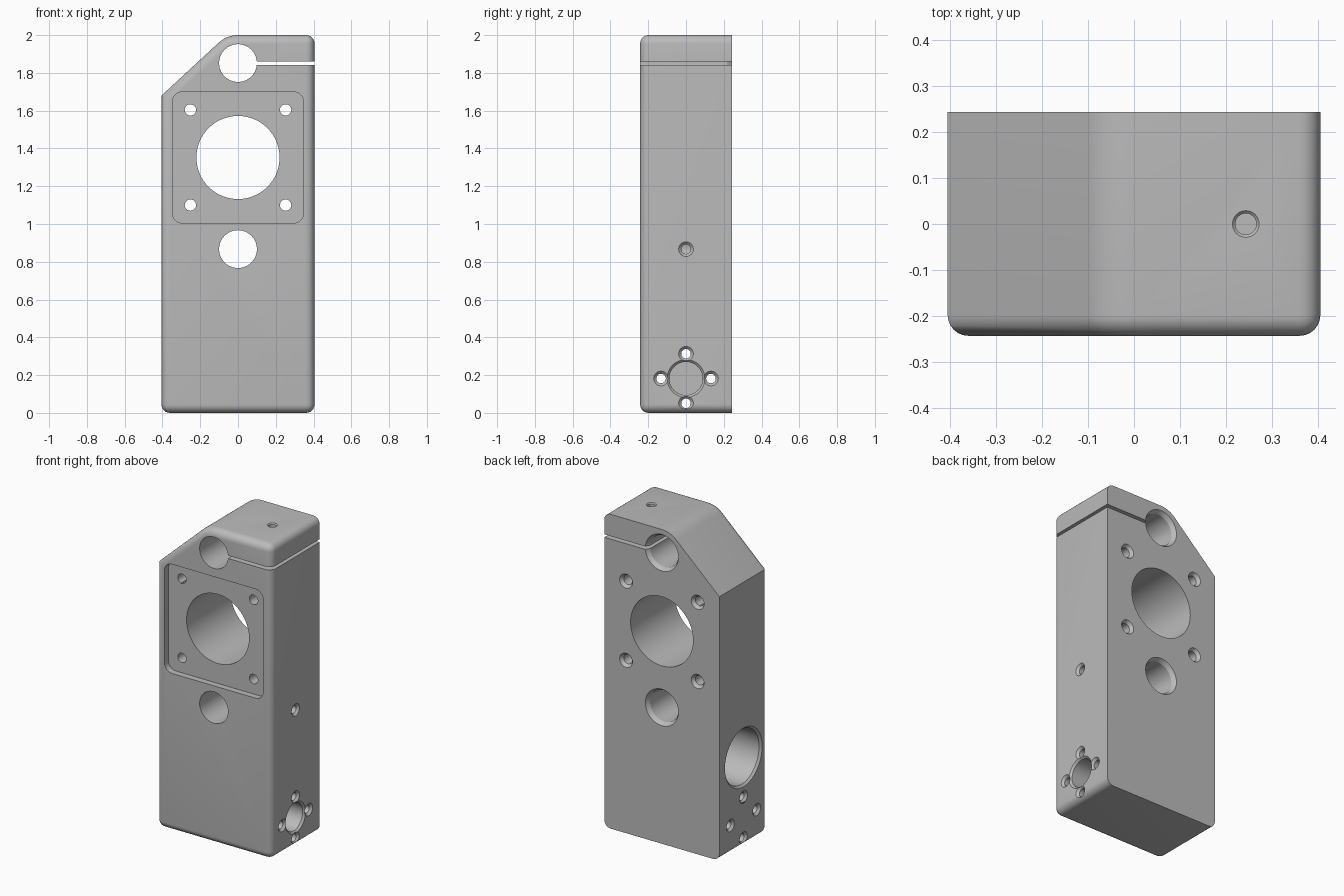
import bpy, bmesh, math
from mathutils import Vector, Matrix

cube = bpy.data.objects.get("Cube")
if cube:
    bpy.data.objects.remove(cube, do_unlink=True)

W, D, H = 0.405, 0.243, 2.0     # half width, half depth, height
ROUND = 0.045

grey = bpy.data.materials.new("machined grey")
grey.use_nodes = True
colour = (0.5, 0.5, 0.5, 1)
grey.diffuse_color = colour
grey.node_tree.nodes["Principled BSDF"].inputs["Base Color"].default_value = colour


def add_object(name, bm):
    bmesh.ops.recalc_face_normals(bm, faces=bm.faces)
    mesh = bpy.data.meshes.new(name)
    bm.to_mesh(mesh)
    bm.free()
    mesh.materials.append(grey)
    obj = bpy.data.objects.new(name, mesh)
    bpy.context.collection.objects.link(obj)
    return obj


def prism(bm, outline, y0, y1):
    """Extrude an (x, z) outline from y0 to y1."""
    face = bm.faces.new([bm.verts.new((x, y0, z)) for x, z in outline])
    new = bmesh.ops.extrude_face_region(bm, geom=[face])["geom"]
    verts = [g for g in new if isinstance(g, bmesh.types.BMVert)]
    bmesh.ops.translate(bm, verts=verts, vec=(0, y1 - y0, 0))


# Block with one sloped shoulder, its upper bend concentric with the clamp bore
def make_block():
    bend = math.radians(42.7)
    shoulder = [(-0.15 * math.sin(bend * i / 8), 1.85 + 0.15 * math.cos(bend * i / 8))
                for i in range(9)]
    outline = [(-W, 0), (W, 0), (W, H)] + shoulder + [(-W, 1.68)]
    bm = bmesh.new()
    prism(bm, outline, -D, D)

    def rounded(edge):
        a, b = (v.co for v in edge.verts)
        front = max(a.y, b.y) < 0
        corner = (abs(a.y - b.y) > D and (a.z < 0.01 or (a.x > 0.4 and a.z > 1.9)))
        return front or corner

    bmesh.ops.bevel(bm, geom=[e for e in bm.edges if rounded(e)], offset=ROUND,
                    segments=6, profile=0.5, affect='EDGES')
    return add_object("bracket_block", bm)


block = make_block()


def cut(cutter):
    mod = block.modifiers.new("cut", 'BOOLEAN')
    mod.operation = 'DIFFERENCE'
    mod.solver = 'EXACT'
    mod.object = cutter
    bpy.context.view_layer.objects.active = block
    bpy.ops.object.modifier_apply(modifier=mod.name)
    bpy.data.objects.remove(cutter, do_unlink=True)


def drill(start, direction, length, radius, rim=0, depth=0, far_rim=False, sides=64):
    """Cut a round hole from a surface point, with an optional countersunk mouth."""
    rings = [(-0.05, radius + rim)]
    if rim:
        rings += [(0, radius + rim), (depth, radius)]
    if far_rim:
        rings += [(length - depth, radius), (length, radius + rim), (length + 0.05, radius + rim)]
    else:
        rings += [(length, radius)]
    place = (Matrix.Translation(start)
             @ Vector(direction).to_track_quat('Z', 'Y').to_matrix().to_4x4())
    bm = bmesh.new()
    loops = []
    for t, r in rings:
        loops.append([bm.verts.new(place @ Vector((r * math.cos(a), r * math.sin(a), t)))
                      for a in (math.tau * i / sides for i in range(sides))])
    for low, high in zip(loops, loops[1:]):
        for i in range(sides):
            j = (i + 1) % sides
            bm.faces.new((low[i], low[j], high[j], high[i]))
    bm.faces.new(loops[0])
    bm.faces.new(loops[-1])
    cut(add_object("drill_cutter", bm))


# Shallow square seat with rounded corners on the front
seat = []
for k, (sx, sz) in enumerate(((1, 1), (-1, 1), (-1, -1), (1, -1))):
    for i in range(9):
        a = math.pi / 2 * (k + i / 8)
        seat.append((sx * 0.295 + 0.052 * math.cos(a), 1.352 + sz * 0.295 + 0.052 * math.sin(a)))
bm = bmesh.new()
prism(bm, seat, -D - 0.1, -D + 0.04)
cut(add_object("seat_cutter", bm))

# Front-to-back bores and the four seat screws
BACK, THROUGH = (0, -1, 0), 2 * D + 0.1
drill((0, D, 1.352), BACK, THROUGH, 0.22, sides=96)
for z in (1.852, 0.867):
    drill((0, D, z), BACK, THROUGH, 0.1, 0.016, 0.025)
for sx in (-1, 1):
    for sz in (-1, 1):
        drill((sx * 0.252, D, 1.352 + sz * 0.252), BACK, THROUGH, 0.03, 0.015, 0.02, sides=32)

# Clamp slot from the top bore out to the left side
bm = bmesh.new()
prism(bm, [(0.07, 1.842), (0.6, 1.842), (0.6, 1.861), (0.07, 1.861)], -0.5, 0.5)
cut(add_object("slot_cutter", bm))

# Cross bores and their four screw holes, open on both sides
SIDE = (-1, 0, 0)
drill((W, 0, 0.565), SIDE, 2 * W, 0.174, 0.013, 0.013, True, 96)
drill((W, 0, 0.182), SIDE, 2 * W, 0.088, 0.012, 0.012, True)
for dy, dz in ((0.132, 0), (-0.132, 0), (0, 0.131), (0, -0.131)):
    drill((W, dy, 0.182 + dz), SIDE, 2 * W, 0.025, 0.014, 0.014, True, 32)

# Set screw into the lower bore and clamp screw from the top
drill((W, 0, 0.867), SIDE, W, 0.025, 0.014, 0.014, sides=32)
drill((0.243, 0, H), (0, 0, -1), 0.36, 0.023, 0.006, 0.006, sides=32)

# Smooth shading with crisp machined edges
bpy.ops.object.select_all(action='DESELECT')
block.select_set(True)
bpy.context.view_layer.objects.active = block
bpy.ops.object.shade_smooth_by_angle(angle=math.radians(30))
